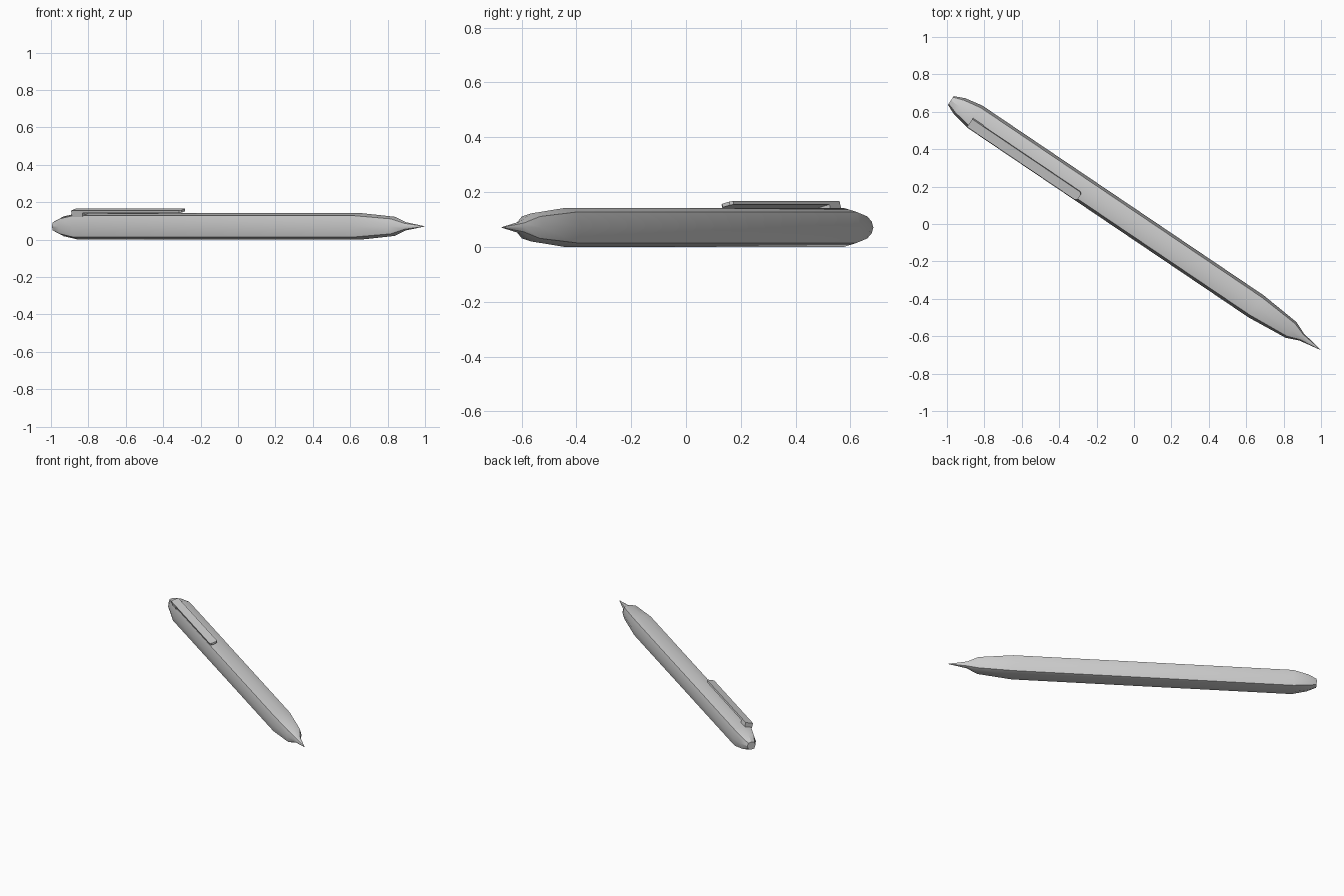
import bpy, bmesh, math
from mathutils import Matrix

if "Cube" in bpy.data.objects:
    bpy.data.objects.remove(bpy.data.objects["Cube"])

ANGLE = math.radians(-34)      # direction of the pen on the ground plane
CZ = 0.071                     # axis height
PLACE = Matrix.Rotation(ANGLE, 4, 'Z')


def finish(bm, name, smooth=False):
    bmesh.ops.recalc_face_normals(bm, faces=bm.faces)
    me = bpy.data.meshes.new(name)
    bm.to_mesh(me)
    bm.free()
    ob = bpy.data.objects.new(name, me)
    bpy.context.collection.objects.link(ob)
    if smooth:
        bpy.ops.object.select_all(action='DESELECT')
        ob.select_set(True)
        bpy.context.view_layer.objects.active = ob
        bpy.ops.object.shade_smooth_by_angle(angle=math.radians(32))
    return ob


def loft(name, stations):
    """Eight-sided skin: station = (position, mid-side radius, corner offset)."""
    bm = bmesh.new()
    rings = []
    for t, m, c in stations:
        pts = [(m, 0), (c, c), (0, m), (-c, c), (-m, 0), (-c, -c), (0, -m), (c, -c)]
        rings.append([bm.verts.new(PLACE @ Matrix.Translation((t, y, CZ + z)).translation)
                      for y, z in pts])
    for a, b in zip(rings, rings[1:]):
        for i in range(8):
            j = (i + 1) % 8
            bm.faces.new((a[i], a[j], b[j], b[i]))
    bm.faces.new(rings[0])
    bm.faces.new(rings[-1])
    return finish(bm, name, True)


# barrel with softly convex square section, rounded back and pointed tip
loft("barrel", [
    (-1.181, 0.028, 0.021),
    (-1.124, 0.053, 0.040),
    (-1.027, 0.0715, 0.057),
    (0.787, 0.0715, 0.057),
    (1.012, 0.051, 0.040),
    (1.082, 0.022, 0.016),
    (1.203, 0.001, 0.0007),
])


# clip parts lie parallel to one upper facet of the barrel
FACET = PLACE @ Matrix.Translation((0, -0.037, 0.133)) @ Matrix.Rotation(math.atan2(0.0145, 0.057), 4, 'X')


def clip_part(name, outline, z0, z1):
    bm = bmesh.new()
    face = bm.faces.new([bm.verts.new((x, y, z0)) for x, y in outline])
    ext = bmesh.ops.extrude_face_region(bm, geom=[face])
    for v in ext['geom']:
        if isinstance(v, bmesh.types.BMVert):
            v.co.z = z1
    bm.transform(FACET)
    return finish(bm, name)


# clip plate with clipped front corners
w = 0.026
clip_part("clip_plate", [(-1.03, -w), (-0.335, -w), (-0.324, -w + 0.01),
                         (-0.324, w - 0.01), (-0.335, w), (-1.03, w)], 0.016, 0.029)
# post joining the clip to the barrel
clip_part("clip_post", [(-1.03, -w), (-0.96, -w), (-0.96, w), (-1.03, w)], -0.006, 0.018)
